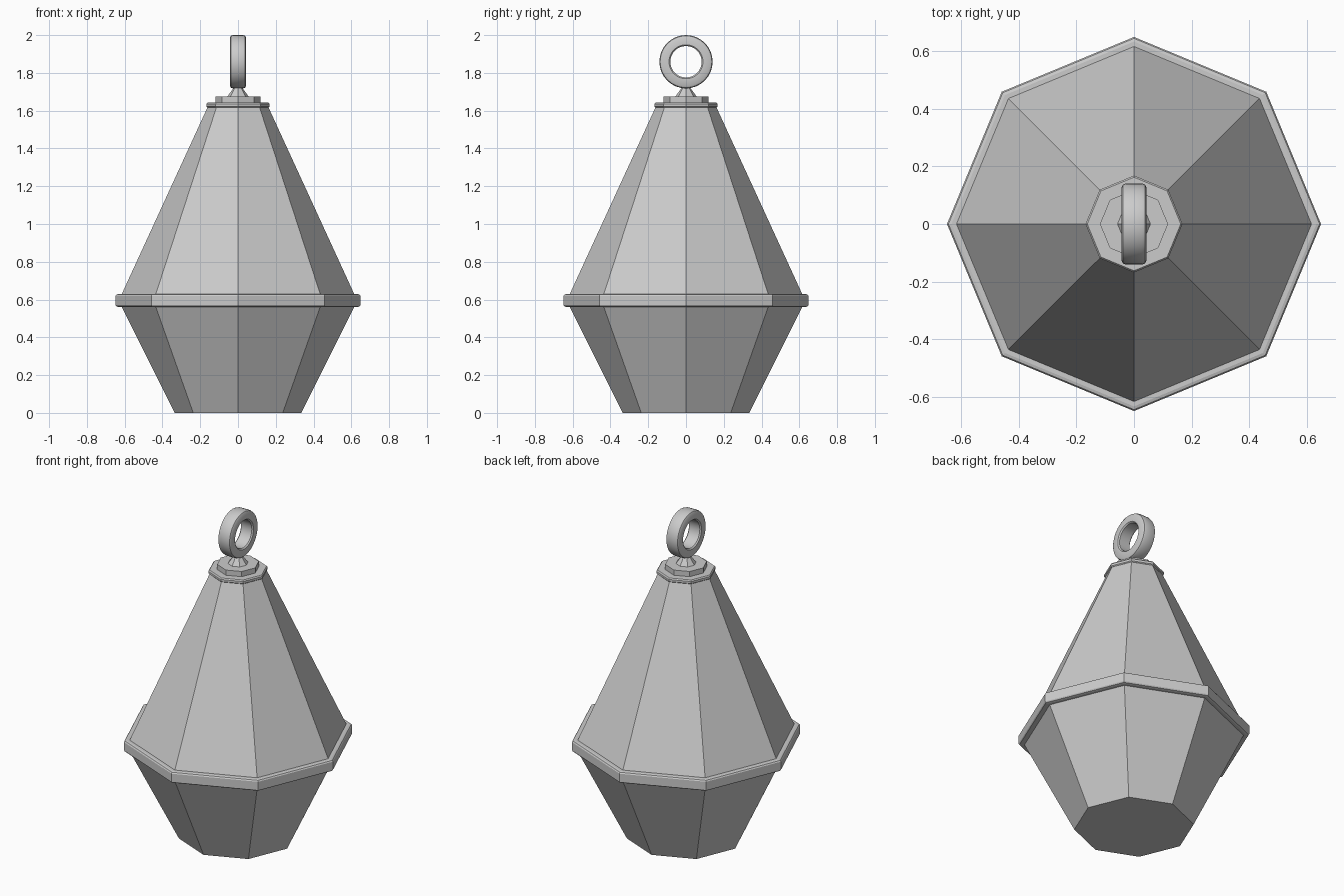
import bpy, bmesh
from math import sin, cos, pi, radians

if "Cube" in bpy.data.objects:
    bpy.data.objects.remove(bpy.data.objects["Cube"])


def lathe(name, profile, sides, axis='Z', centre=(0, 0, 0), loop=False, smooth=None):
    """Spin (radius, height) points round an axis; open profiles get end caps."""
    bm = bmesh.new()
    rings = []
    for r, h in profile:
        ring = []
        for i in range(sides):
            a = 2 * pi * i / sides
            p = (r * cos(a), r * sin(a), h)
            if axis == 'X':
                p = (p[2], p[0], p[1])
            ring.append(bm.verts.new([p[k] + centre[k] for k in range(3)]))
        rings.append(ring)
    pairs = list(zip(rings, rings[1:]))
    if loop:
        pairs.append((rings[-1], rings[0]))
    else:
        bm.faces.new(rings[0][::-1])
        bm.faces.new(rings[-1])
    for lo, hi in pairs:
        for i in range(sides):
            j = (i + 1) % sides
            bm.faces.new((lo[i], lo[j], hi[j], hi[i]))
    bmesh.ops.recalc_face_normals(bm, faces=bm.faces)
    mesh = bpy.data.meshes.new(name)
    bm.to_mesh(mesh)
    bm.free()
    obj = bpy.data.objects.new(name, mesh)
    bpy.context.collection.objects.link(obj)
    if smooth:
        bpy.ops.object.select_all(action='DESELECT')
        obj.select_set(True)
        bpy.context.view_layer.objects.active = obj
        bpy.ops.object.shade_smooth_by_angle(angle=radians(smooth))
    return obj


# Faceted octagonal body
lathe("body", [(0.335, 0), (0.615, 0.56), (0.615, 0.63), (0.158, 1.625)], 8)

# Band round the widest part, with softened rims
lathe("waist_band", [(0.60, 0.56), (0.632, 0.56), (0.643, 0.563), (0.648, 0.57),
                     (0.648, 0.62), (0.643, 0.627), (0.632, 0.63), (0.60, 0.63)],
      8, loop=True)

# Stepped octagonal cap
lathe("cap_plate", [(0.162, 1.617), (0.168, 1.622), (0.168, 1.635), (0.162, 1.642)], 8)
lathe("cap_step", [(0.118, 1.635), (0.118, 1.674)], 8)

# Tapered neck holding the ring
lathe("ring_neck", [(0.06, 1.67), (0.025, 1.718), (0.025, 1.735)], 8)

# Hanging ring, standing in the side plane
lathe("hanging_ring", [(0.083, -0.036), (0.09, -0.043), (0.128, -0.043), (0.137, -0.038), (0.141, -0.027),
                       (0.141, 0.027), (0.137, 0.038), (0.128, 0.043), (0.09, 0.043), (0.083, 0.036)],
      32, axis='X', centre=(0, 0, 1.859), loop=True, smooth=40)
